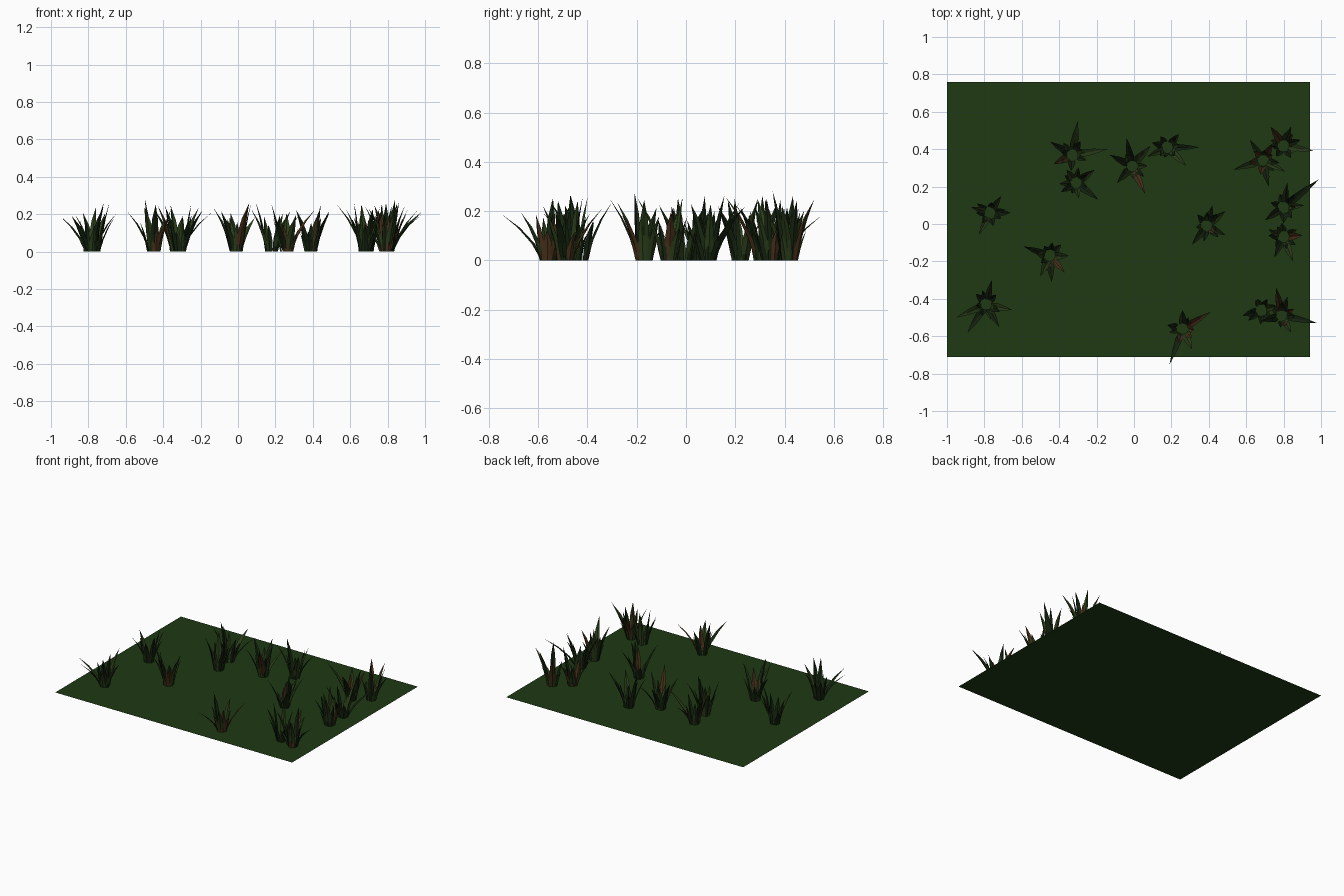
import bpy, bmesh, math, random
from mathutils import Vector

if "Cube" in bpy.data.objects:
    bpy.data.objects.remove(bpy.data.objects["Cube"])

random.seed(7)


def material(name, rgb):
    m = bpy.data.materials.new(name)
    m.diffuse_color = (*rgb, 1)
    m.use_nodes = True
    m.node_tree.nodes["Principled BSDF"].inputs["Base Color"].default_value = m.diffuse_color
    return m


GROUND = material("ground_green", (0.013, 0.042, 0.007))
BLADES = [material("dark_blade", (0.008, 0.018, 0.005)),
          material("green_blade", (0.024, 0.048, 0.010)),
          material("brown_blade", (0.065, 0.030, 0.010))]


def blade(bm, root, tip, width, mat):
    """Creased pointed leaf: rises steeply, then leans out to its tip."""
    lean = Vector((tip.x - root.x, tip.y - root.y, 0))
    out = lean.normalized()
    side = Vector((-out.y, out.x, 0))
    rows = []
    for t, bend, w in ((0, 0, 0.75), (0.36, 0.22, 1.0), (0.7, 0.57, 0.7)):
        c = root + lean * bend + Vector((0, 0, tip.z * t))
        half = side * width * w / 2
        rows.append([bm.verts.new(c - half), bm.verts.new(c + out * width * 0.2 * w),
                     bm.verts.new(c + half)])
    end = bm.verts.new(tip)
    faces = []
    for i in (0, 1):
        for a, b in zip(rows, rows[1:]):
            faces.append(bm.faces.new((a[i], a[i + 1], b[i + 1], b[i])))
        faces.append(bm.faces.new((rows[-1][i], rows[-1][i + 1], end)))
    for f in faces:
        f.material_index = mat


def tuft(x, y, tips, brown=None):
    """Long blades reach the given offsets; short upright ones fill the core."""
    bm = bmesh.new()
    for i, (dx, dy) in enumerate(tips):
        d = Vector((dx, dy, 0))
        root = d.normalized() * 0.025
        z = random.uniform(0.18, 0.26)
        blade(bm, root, d + Vector((0, 0, z)), random.uniform(0.034, 0.044),
              2 if i == brown else random.choice((0, 1, 1)))
    start = random.uniform(0, math.tau)
    for k in range(7):
        a = start + k * math.tau / 7 + random.uniform(-0.3, 0.3)
        d = Vector((math.cos(a), math.sin(a), 0))
        z = random.uniform(0.1, 0.2) if k else random.uniform(0.24, 0.285)
        blade(bm, d * 0.03, d * random.uniform(0.055, 0.09) + Vector((0, 0, z)),
              random.uniform(0.03, 0.042), random.choice((0, 0, 0, 1, 1, 2 if brown is not None else 0)))
    me = bpy.data.meshes.new("grass_tuft")
    bm.to_mesh(me)
    bm.free()
    for m in BLADES:
        me.materials.append(m)
    ob = bpy.data.objects.new("grass_tuft", me)
    ob.location = (x, y, 0)
    bpy.context.collection.objects.link(ob)


# Ground sheet
bpy.ops.mesh.primitive_plane_add(size=1, location=(-0.03, 0.025, 0))
ground = bpy.context.object
ground.name = "ground"
ground.scale = (1.94, 1.47, 1)
ground.data.materials.append(GROUND)

# Left tufts
tuft(-0.77, 0.06, [(0.06, 0.09), (0.11, 0.0), (-0.06, -0.12), (-0.1, 0.03)])
tuft(-0.79, -0.43, [(0.03, 0.13), (0.14, -0.03), (0.07, -0.12), (-0.16, -0.07), (-0.10, -0.15)])
tuft(-0.45, -0.17, [(-0.14, 0.05), (0.1, 0.0), (-0.05, -0.11), (0.01, -0.14), (0.08, -0.09)], 4)
# Middle tufts
tuft(-0.33, 0.37, [(0.03, 0.18), (0.19, 0.03), (-0.12, 0.07), (-0.1, -0.05)], 3)
tuft(-0.31, 0.22, [(0.12, -0.09), (-0.08, -0.05), (0.1, 0.07), (-0.05, 0.07)])
tuft(-0.01, 0.31, [(0.07, -0.15), (-0.03, 0.15), (0.1, 0.11), (-0.12, 0.06), (-0.08, -0.09)], 0)
tuft(0.18, 0.41, [(0.06, 0.07), (0.17, 0.0), (0.1, -0.1), (-0.11, -0.05)])
tuft(0.39, -0.01, [(0.04, -0.04), (0.03, 0.11), (-0.08, -0.1), (0.1, 0.08), (0.1, -0.05)], 0)
tuft(0.26, -0.56, [(0.15, 0.09), (-0.07, -0.19), (0.05, -0.11), (0.0, 0.1)], 0)
# Right tufts
tuft(0.69, 0.34, [(0.05, 0.09), (-0.16, -0.05), (0.03, -0.14), (0.12, -0.06), (-0.07, 0.11)], 0)
tuft(0.80, 0.42, [(-0.07, 0.1), (0.16, -0.03), (0.04, 0.1), (0.09, 0.03)], 0)
tuft(0.80, 0.09, [(0.19, 0.15), (-0.1, -0.07), (0.11, 0.01), (0.02, 0.13)])
tuft(0.80, -0.07, [(0.1, 0.01), (-0.05, -0.11), (0.05, -0.13), (-0.08, 0.04)], 0)
tuft(0.68, -0.46, [(-0.1, -0.03), (-0.02, 0.06), (0.08, 0.02)])
tuft(0.79, -0.49, [(-0.03, 0.15), (0.19, -0.04), (0.05, -0.09), (0.03, 0.1), (-0.11, -0.03)], 0)
